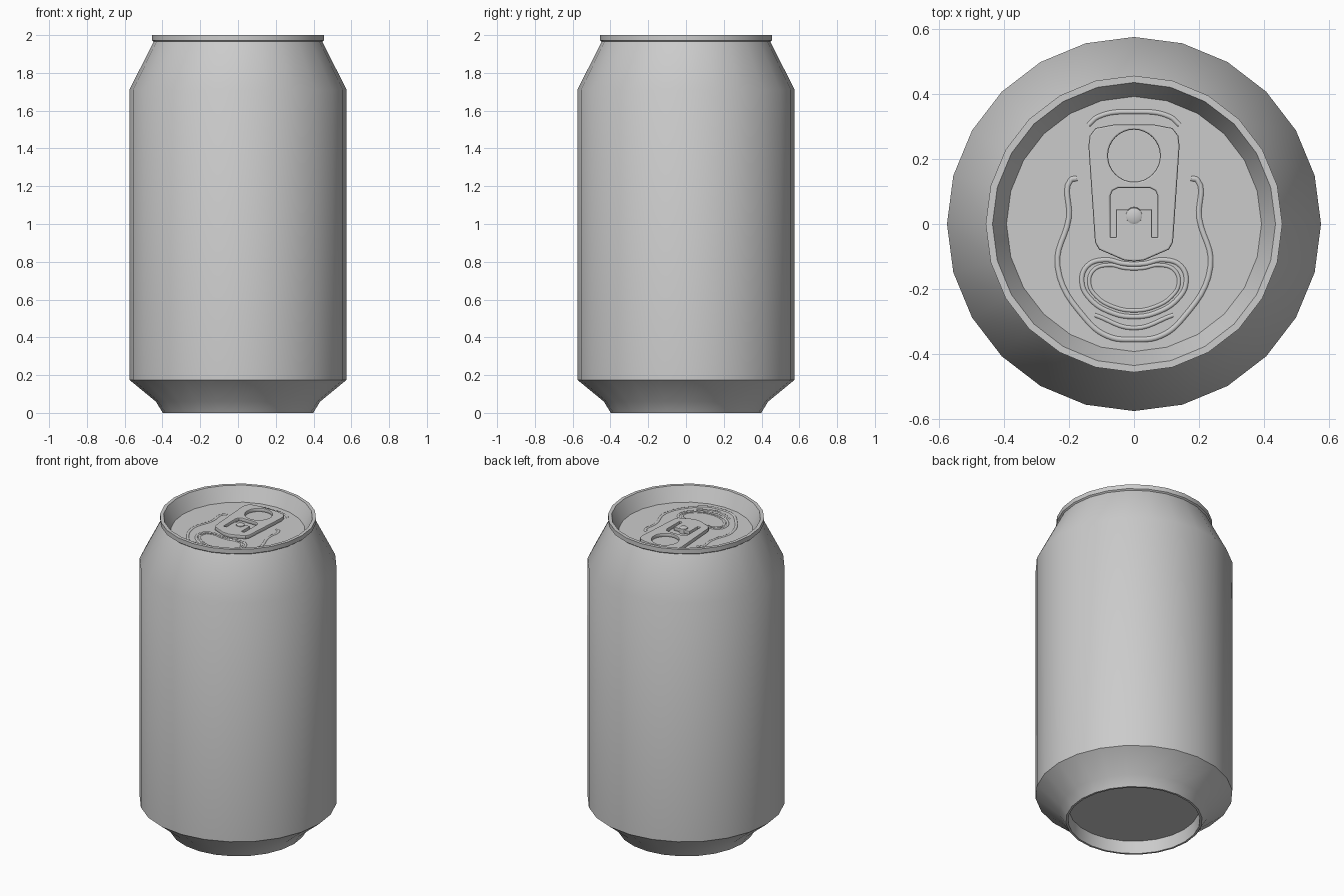
import bpy, bmesh
from math import pi, sin, cos

if "Cube" in bpy.data.objects:
    bpy.data.objects.remove(bpy.data.objects["Cube"])

LID_Z = 1.91


def finish(obj, angle=35):
    bpy.ops.object.select_all(action='DESELECT')
    obj.select_set(True)
    bpy.context.view_layer.objects.active = obj
    if obj.type == 'CURVE':
        bpy.ops.object.convert(target='MESH')
        obj = bpy.context.view_layer.objects.active
    bpy.ops.object.shade_smooth_by_angle(angle=angle * pi / 180)
    return obj


def lathe(name, profile, sides, centre=(0, 0)):
    bm = bmesh.new()
    verts = [bm.verts.new((r, 0, z)) for r, z in profile]
    edges = [bm.edges.new(p) for p in zip(verts, verts[1:])]
    bmesh.ops.spin(bm, geom=verts + edges, cent=(0, 0, 0), axis=(0, 0, 1),
                   angle=2 * pi, steps=sides)
    bmesh.ops.remove_doubles(bm, verts=bm.verts, dist=1e-4)
    bmesh.ops.recalc_face_normals(bm, faces=bm.faces)
    mesh = bpy.data.meshes.new(name)
    bm.to_mesh(mesh)
    bm.free()
    obj = bpy.data.objects.new(name, mesh)
    obj.location = (*centre, 0)
    bpy.context.collection.objects.link(obj)
    return finish(obj)


def mirrored(half):
    # half outline on +x, listed bottom to top, closed through its -x copy
    return half + [(-x, y) for x, y in reversed(half) if x > 1e-6]


def plate(name, outlines, z, half_thick, bevel):
    cu = bpy.data.curves.new(name, 'CURVE')
    cu.dimensions = '2D'
    cu.fill_mode = 'BOTH'
    cu.extrude = half_thick - bevel
    cu.bevel_depth = bevel
    cu.bevel_resolution = 1
    cu.offset = -bevel
    for pts in outlines:
        s = cu.splines.new('POLY')
        s.points.add(len(pts) - 1)
        for p, (x, y) in zip(s.points, pts):
            p.co = (x, y, 0, 1)
        s.use_cyclic_u = True
    obj = bpy.data.objects.new(name, cu)
    obj.location.z = z
    bpy.context.collection.objects.link(obj)
    return finish(obj)


def ridge(name, pts, radius=0.01, cyclic=False):
    # soft embossed bead, mostly sunk into the lid
    cu = bpy.data.curves.new(name, 'CURVE')
    cu.dimensions = '3D'
    cu.bevel_depth = radius
    cu.bevel_resolution = 2
    cu.resolution_u = 6
    s = cu.splines.new('BEZIER')
    s.bezier_points.add(len(pts) - 1)
    for p, (x, y) in zip(s.bezier_points, pts):
        p.co = (x, y, 0)
        p.handle_left_type = p.handle_right_type = 'AUTO'
    s.use_cyclic_u = cyclic
    obj = bpy.data.objects.new(name, cu)
    obj.location.z = LID_Z - radius * 0.5
    bpy.context.collection.objects.link(obj)
    return finish(obj, 60)


# Can shell: recessed base, chamfer, wall, neck, rim and sunken lid
lathe("can_body", [
    (0, 0.08), (0.38, 0.08), (0.385, 0), (0.398, 0), (0.435, 0.06),
    (0.575, 0.175), (0.575, 1.71), (0.447, 1.965), (0.456, 1.972),
    (0.456, 2.0), (0.435, 2.0), (0.392, LID_Z), (0, LID_Z)], 24)

# Pull tab with finger hole and a slot around the rivet tongue
tab_outline = mirrored([
    (0, -0.115), (0.03, -0.112), (0.108, -0.078), (0.12, -0.055),
    (0.14, 0.24), (0.136, 0.272), (0.118, 0.295), (0.06, 0.306)])
finger_hole = [(0.08 * cos(a * pi / 16), 0.21 + 0.08 * sin(a * pi / 16))
               for a in range(32)]
slot_half = [(0.055, 0.045), (0.055, -0.04), (0.073, -0.04),
             (0.073, 0.085), (0.066, 0.102), (0.05, 0.11)]
plate("pull_tab", [tab_outline, finger_hole, mirrored(slot_half)],
      LID_Z + 0.014, 0.012, 0.005)

# Rivet
lathe("rivet", [(0.027, LID_Z), (0.025, LID_Z + 0.03),
                (0.018, LID_Z + 0.034), (0, LID_Z + 0.034)], 16, (0, 0.025))

# Embossed mouth panel
mouth = mirrored([(0, -0.285), (0.07, -0.272), (0.135, -0.23), (0.16, -0.18),
                  (0.145, -0.13), (0.09, -0.11), (0.03, -0.122)])
ridge("mouth_outer_ridge", mouth, 0.009, True)
ridge("mouth_inner_ridge",
      [(x * 0.86, -0.19 + (y + 0.19) * 0.8) for x, y in mouth], 0.007, True)

# Embossed lid outline around the tab and mouth
side = [(0, -0.355), (0.08, -0.345), (0.15, -0.29), (0.235, -0.13),
        (0.2, 0.02), (0.195, 0.135), (0.175, 0.14)]
ridge("lid_panel_ridge", [(-x, y) for x, y in reversed(side[1:])] + side)
ridge("mouth_front_ridge", [(-0.12, -0.28), (0, -0.32), (0.12, -0.28)], 0.008)
ridge("lid_back_ridge", [(-0.14, 0.305), (-0.11, 0.33), (0, 0.345),
                         (0.11, 0.33), (0.14, 0.305)], 0.009)
